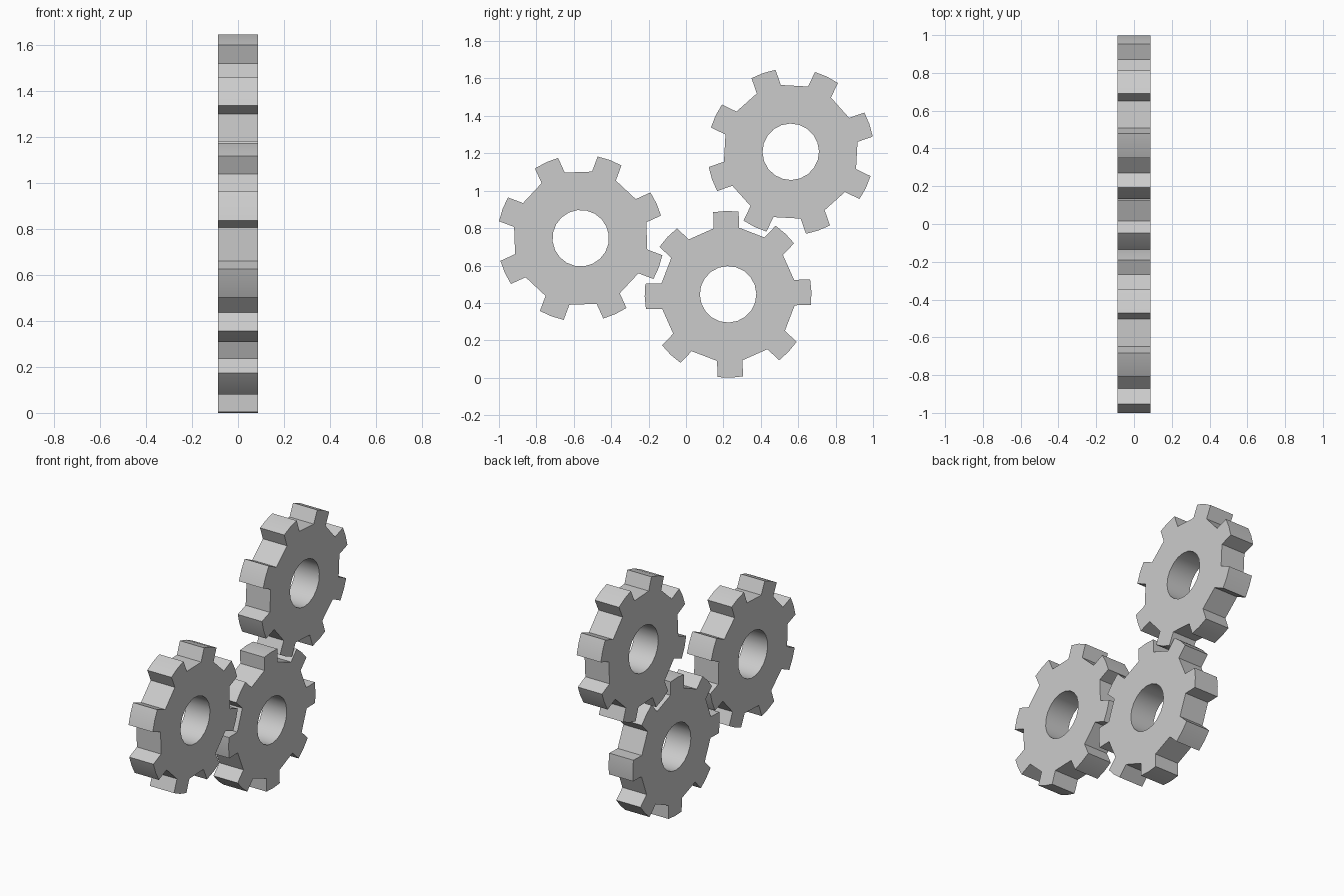
import bpy, bmesh
from math import sin, cos, asin, radians, tau

if "Cube" in bpy.data.objects:
    bpy.data.objects.remove(bpy.data.objects["Cube"])

TEETH = 8
TIP_R, ROOT_R, HOLE_R = 0.446, 0.361, 0.151
TOOTH_HALF = 0.068
HALF_THICK = 0.087
HOLE_SIDES = 20


def ring(bm, points):
    verts = [bm.verts.new((-HALF_THICK, y, z)) for y, z in points]
    return [bm.edges.new((verts[i - 1], verts[i])) for i in range(len(verts))]


def gear(name, y, z, degrees):
    turn = radians(degrees)
    root_a, tip_a = asin(TOOTH_HALF / ROOT_R), asin(TOOTH_HALF / TIP_R)
    # one tooth: root, tip corner, tip middle, tip corner, root
    tooth = [(ROOT_R, -root_a), (TIP_R, -tip_a), (TIP_R, 0),
             (TIP_R, tip_a), (ROOT_R, root_a)]
    outline = []
    for i in range(TEETH):
        base = turn + i * tau / TEETH
        outline += [(r * cos(base + a), r * sin(base + a)) for r, a in tooth]
    hole = [(HOLE_R * cos(turn + i * tau / HOLE_SIDES),
             HOLE_R * sin(turn + i * tau / HOLE_SIDES)) for i in range(HOLE_SIDES)]

    # flat toothed plate with a bore, extruded along x
    bm = bmesh.new()
    edges = ring(bm, outline) + ring(bm, hole)
    bmesh.ops.triangle_fill(bm, edges=edges, use_beauty=True)
    result = bmesh.ops.extrude_face_region(bm, geom=bm.faces[:], use_keep_orig=True)
    moved = [g for g in result["geom"] if isinstance(g, bmesh.types.BMVert)]
    bmesh.ops.translate(bm, verts=moved, vec=(2 * HALF_THICK, 0, 0))
    bmesh.ops.recalc_face_normals(bm, faces=bm.faces[:])
    mesh = bpy.data.meshes.new(name)
    bm.to_mesh(mesh)
    bm.free()

    obj = bpy.data.objects.new(name, mesh)
    obj.location = (0, y, z)
    bpy.context.collection.objects.link(obj)
    bpy.ops.object.select_all(action='DESELECT')
    obj.select_set(True)
    bpy.context.view_layer.objects.active = obj
    bpy.ops.object.shade_smooth_by_angle(angle=radians(30))


# three meshing gears
gear("lower_gear", 0.225, 0.446, 1.5)
gear("left_gear", -0.563, 0.746, 24.5)
gear("upper_gear", 0.560, 1.208, 19.3)
